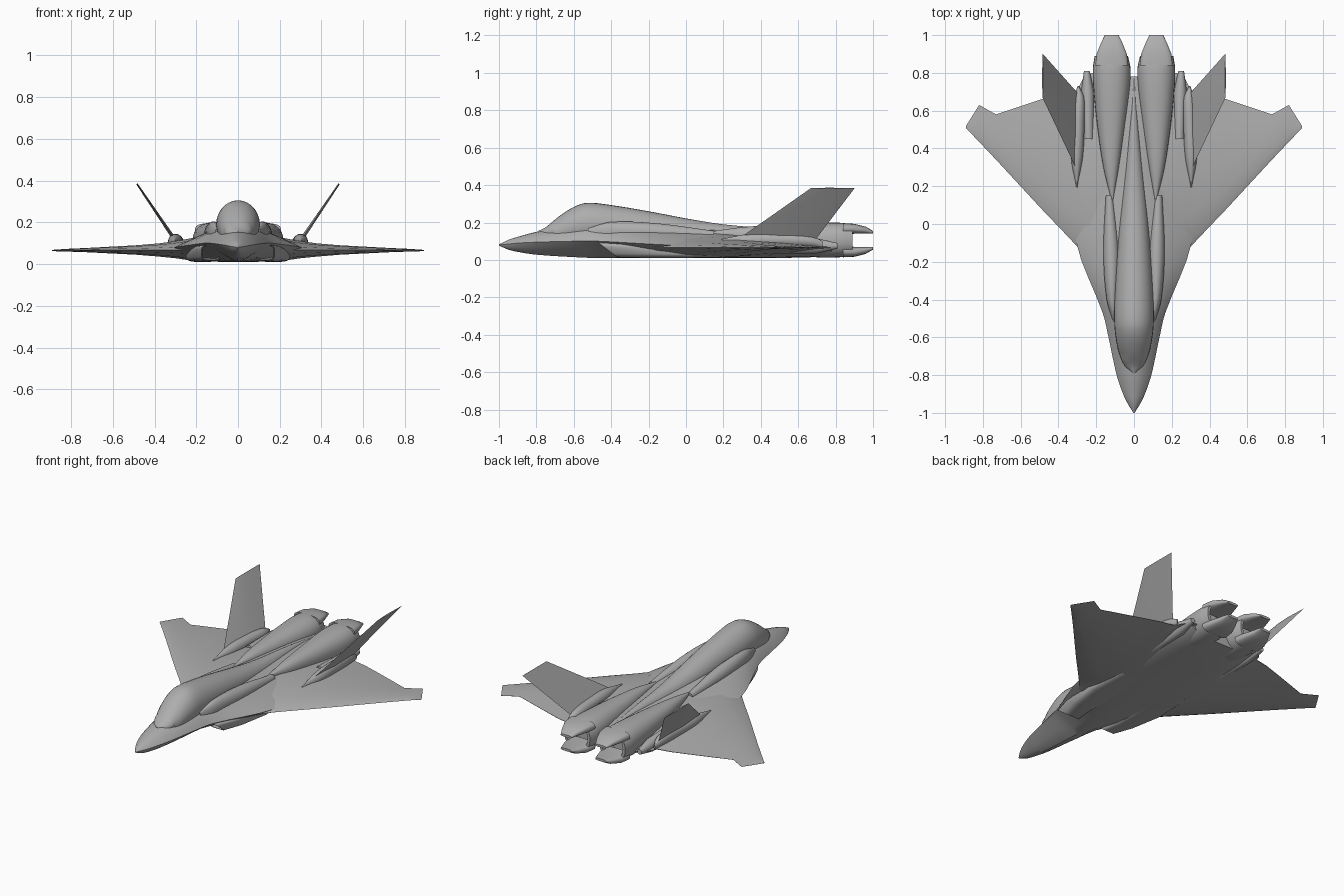
import bpy, bmesh, math
from mathutils import Vector

if "Cube" in bpy.data.objects:
    bpy.data.objects.remove(bpy.data.objects["Cube"])

GREY = (0.42, 0.42, 0.42, 1)
paint = bpy.data.materials.new("airframe_grey")
paint.use_nodes = True
paint.diffuse_color = GREY
bsdf = next(n for n in paint.node_tree.nodes if n.type == 'BSDF_PRINCIPLED')
bsdf.inputs["Base Color"].default_value = GREY
bsdf.inputs["Roughness"].default_value = 0.6


def smooth_stations(rows, steps=4):
    """Resample stations along their first column with cubic curves."""
    rows = [Vector(r) for r in rows]
    last = len(rows) - 1

    def slope(i):
        a, b = rows[max(i - 1, 0)], rows[min(i + 1, last)]
        return (b - a) / (b[0] - a[0])

    out = []
    for i in range(last):
        a, b = rows[i], rows[i + 1]
        d = b[0] - a[0]
        for k in range(steps):
            t = k / steps
            s = t * t * (3 - 2 * t)
            out.append(a * (1 - s) + b * s + slope(i) * d * t * (1 - t) ** 2
                       - slope(i + 1) * d * t * t * (1 - t))
    return out + [rows[-1]]


def loft(name, rings, mirror=False, angle=35):
    """Skin a list of equal-length rings, cap both ends."""
    bm = bmesh.new()
    loops = [[bm.verts.new(p) for p in ring] for ring in rings]
    n = len(loops[0])
    for a, b in zip(loops, loops[1:]):
        for i in range(n):
            j = (i + 1) % n
            bm.faces.new((a[i], a[j], b[j], b[i]))
    bm.faces.new(loops[0])
    bm.faces.new(loops[-1])
    bmesh.ops.recalc_face_normals(bm, faces=bm.faces[:])
    mesh = bpy.data.meshes.new(name)
    bm.to_mesh(mesh)
    bm.free()
    mesh.materials.append(paint)
    obj = bpy.data.objects.new(name, mesh)
    bpy.context.collection.objects.link(obj)
    bpy.ops.object.select_all(action='DESELECT')
    obj.select_set(True)
    bpy.context.view_layer.objects.active = obj
    bpy.ops.object.shade_smooth_by_angle(angle=math.radians(angle))
    if mirror:
        obj.modifiers.new("mirror", 'MIRROR')
    return obj


def oval(y, cx, hw, top, bottom, power=2.0, shear=0.0, n=28):
    """Superellipse cross-section, optionally raked along y."""
    pts = []
    mid, half = (top + bottom) / 2, (top - bottom) / 2
    for i in range(n):
        a = 2 * math.pi * i / n
        c, s = math.cos(a), math.sin(a)
        dz = half * math.copysign(abs(s) ** (2 / power), s)
        pts.append((cx + hw * math.copysign(abs(c) ** (2 / power), c),
                    y + shear * dz, mid + dz))
    return pts


def chined(y, w, top, chine, bottom, p_top, p_bottom, n=12):
    """Section with a sharp side chine and separate upper and lower curves."""
    xs = [math.cos(math.pi * i / n) for i in range(n + 1)]
    upper = [(w * x, y, chine + (top - chine) * (1 - abs(x) ** p_top)) for x in xs]
    lower = [(w * x, y, chine - (chine - bottom) * (1 - abs(x) ** p_bottom))
             for x in reversed(xs[1:-1])]
    return upper + lower


# Blended fuselage: y, half width, top, chine, bottom, upper and lower exponents
body = [
    (-1.0, .003, .083, .08, .077, 2, 2),
    (-.95, .034, .107, .085, .055, 2, 2),
    (-.9, .058, .123, .09, .043, 2, 1.8),
    (-.8, .092, .15, .095, .028, 2, 1.6),
    (-.6, .135, .185, .1, .015, 2.4, 1.4),
    (-.47, .166, .198, .1, .01, 2.3, 1.3),
    (-.1, .305, .185, .08, .01, 1.5, 3),
    (.2, .30, .165, .072, .01, 1.5, 4),
    (.6, .28, .145, .068, .012, 1.6, 4),
    (.78, .24, .125, .068, .02, 1.8, 4),
]
loft("fuselage", [chined(*r) for r in smooth_stations(body)])

# Canopy running back into the spine: y, half width, top
spine = [
    (-.79, .012, .155), (-.75, .05, .175), (-.68, .08, .232), (-.6, .097, .283),
    (-.53, .104, .305), (-.42, .104, .296), (-.2, .092, .26), (0, .077, .222),
    (.2, .058, .19), (.5, .03, .163), (.77, .008, .127),
]
loft("canopy_and_spine",
     [oval(y, 0, w, top, .07 if y > -.7 else .11)
      for y, w, top in smooth_stations(spine)])

# Wings: x, leading edge y, trailing edge y, top, bottom
wing = [
    (.12, -.28, .79, .14, .012), (.22, -.24, .80, .125, .016),
    (.26, -.17, .79, .117, .022), (.30, -.12, .71, .11, .028),
    (.38, -.035, .695, .099, .036), (.49, .08, .66, .09, .045),
    (.73, .34, .58, .077, .057), (.82, .435, .63, .073, .06),
    (.89, .508, .518, .068, .062),
]
foil = [(0, 0), (.05, .35), (.2, .8), (.45, 1), (.75, .6), (1, .04)]


def wing_section(x, lead, trail, top, bottom):
    mid, half = .067, (trail - lead)
    up = [(x, lead + half * f, mid + (top - mid) * t) for f, t in foil]
    low = [(x, lead + half * f, mid + (bottom - mid) * t) for f, t in foil[:0:-1]]
    return up + low


loft("wings", [wing_section(*s) for s in wing], mirror=True)

# Engine nacelles with recessed exhaust: y, centre x, half width, top, bottom
nacelle = [
    (.12, .115, .003, .15, .14), (.3, .12, .042, .175, .08),
    (.5, .12, .072, .188, .04), (.7, .118, .095, .198, .014),
    (.82, .118, .1, .199, .014), (.89, .12, .088, .19, .022),
]
rings = [oval(*r, 2.3) for r in smooth_stations(nacelle)]
rings += [oval(.89, .12, .072, .172, .04, 2.3), oval(.81, .12, .065, .165, .05, 2.3)]
loft("engine_nacelles", rings, mirror=True)

# Upper and lower exhaust petals: y, half width, outer height, inner height
petals = [(.84, .088, .196, .135), (.9, .08, .193, .14),
          (.96, .056, .178, .14), (1.0, .037, .155, .14)]
for name, flip in (("upper_nozzle_petals", False), ("lower_nozzle_petals", True)):
    rings = []
    for y, w, outer, inner in petals:
        if flip:
            outer, inner = .21 - outer, .21 - inner
        rings.append(oval(y, .118, w, max(outer, inner), min(outer, inner), 2.8))
    loft(name, rings, mirror=True)

# Air intakes under the chines, with raked open mouths
rake = -1.3
ducts = [
    (-.22, .145, .038, .078, .03), (-.42, .128, .042, .09, .02),
    (-.42, .128, .047, .095, .014), (-.3, .155, .06, .09, .011),
    (-.1, .17, .08, .08, .01), (.15, .16, .08, .07, .012),
]
loft("air_intakes", [oval(*d, 3.5, rake) for d in ducts], mirror=True)

# Shoulder bumps beside the canopy
loft("shoulder_fairings",
     [oval(y, x, w, top, .1) for y, x, w, top in smooth_stations(
         [(-.52, .102, .008, .17), (-.4, .115, .03, .203),
          (-.15, .12, .042, .195), (.15, .13, .02, .155)])], mirror=True)

# Tail root fairings
fairing = [(.19, .303, .003, .112), (.36, .302, .032, .142),
           (.55, .295, .033, .142), (.67, .29, .026, .13), (.73, .295, .004, .1)]
loft("tail_fairings",
     [oval(y, x, w, top, .07) for y, x, w, top in smooth_stations(fairing)],
     mirror=True)


# Canted tail fins with thin diamond sections
def fin_section(x, z, lead, trail, thick):
    mid = lead + (trail - lead) * .4
    out, up = thick * .82, thick * .57
    return [(x, lead, z), (x + out, mid, z - up), (x, trail, z), (x - out, mid, z + up)]


loft("tail_fins", [fin_section(.295, .105, .27, .69, .009),
                   fin_section(.484, .384, .668, .902, .004)], mirror=True, angle=20)

# Small booms between nacelles and tails
loft("tail_booms",
     [oval(y, x, w, top, bottom) for y, x, w, top, bottom in (
         (.45, .24, .03, .12, .03), (.7, .245, .035, .115, .035),
         (.81, .25, .015, .09, .06))], mirror=True)
